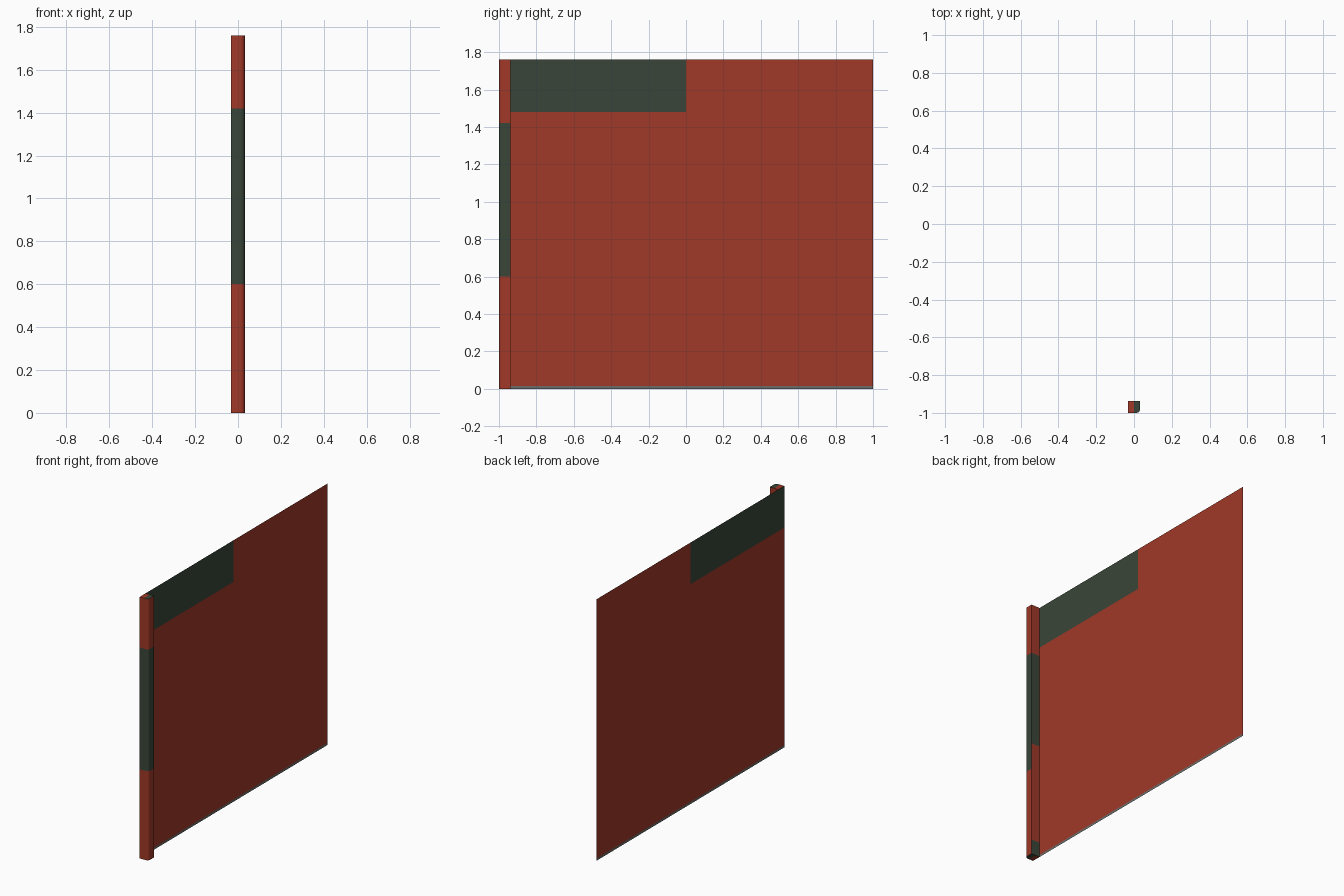
import bpy, bmesh, math

if "Cube" in bpy.data.objects:
    bpy.data.objects.remove(bpy.data.objects["Cube"])

W = 0.032              # half width of the post
Y0, Y1 = -1.0, -0.937  # post front and back
H = 1.76               # overall height
R = 0.02               # rounded corner radius


def material(name, r, g, b):
    lin = [((c / 255 + 0.055) / 1.055) ** 2.4 for c in (r, g, b)]
    m = bpy.data.materials.new(name)
    m.diffuse_color = (*lin, 1)
    m.use_nodes = True
    m.node_tree.nodes["Principled BSDF"].inputs["Base Color"].default_value = m.diffuse_color
    return m


MATS = [material("brick_red", 160, 56, 39),
        material("dark_green", 57, 69, 56),
        material("grey", 108, 108, 106)]
RED, GREEN, GREY = range(3)


def make_object(name, bm):
    me = bpy.data.meshes.new(name)
    bm.to_mesh(me)
    bm.free()
    for m in MATS:
        me.materials.append(m)
    ob = bpy.data.objects.new(name, me)
    bpy.context.collection.objects.link(ob)
    return ob


# Thin panel: a single sheet, cut for the green corner and the grey bottom edge
bm = bmesh.new()
ys, zs = [-1, 0, 1], [0, 0.015, 1.48, H]
grid = [[bm.verts.new((-W, y, z)) for y in ys] for z in zs]
for j in range(len(zs) - 1):
    for i in range(len(ys) - 1):
        f = bm.faces.new((grid[j][i], grid[j][i + 1], grid[j + 1][i + 1], grid[j + 1][i]))
        f.material_index = GREY if j == 0 else GREEN if (j == 2 and i == 0) else RED
make_object("panel", bm)

# Edge post: square profile with one rounded corner, open where it meets the panel
profile = [(-W, Y0), (0, Y0)]
for k in range(6):
    a = math.radians(-90 + 18 * k)
    profile.append((W - R + R * math.cos(a), Y0 + R + R * math.sin(a)))
profile += [(W, Y1), (0, Y1), (-W, Y1)]
n = len(profile)

bm = bmesh.new()
levels = [0, 0.10, 0.60, 0.78, 1.42, H]
rings = [[bm.verts.new((x, y, z)) for x, y in profile] for z in levels]
for j in range(len(levels) - 1):
    for i in range(n - 1):
        f = bm.faces.new((rings[j][i], rings[j][i + 1], rings[j + 1][i + 1], rings[j + 1][i]))
        # green band; it is shorter on the back face, which also has a green foot
        back = i >= n - 3
        f.material_index = GREEN if j in ((0, 3) if back else (2, 3)) else RED

# End caps, half red and half green
for ring, up in ((rings[0], False), (rings[-1], True)):
    for loop, mat in (([ring[0], ring[1], ring[n - 2], ring[n - 1]], RED),
                      (ring[1:n - 1], GREEN)):
        f = bm.faces.new(loop if up else loop[::-1])
        f.material_index = mat
post = make_object("edge_post", bm)

bpy.context.view_layer.objects.active = post
post.select_set(True)
bpy.ops.object.shade_smooth_by_angle(angle=math.radians(35))
